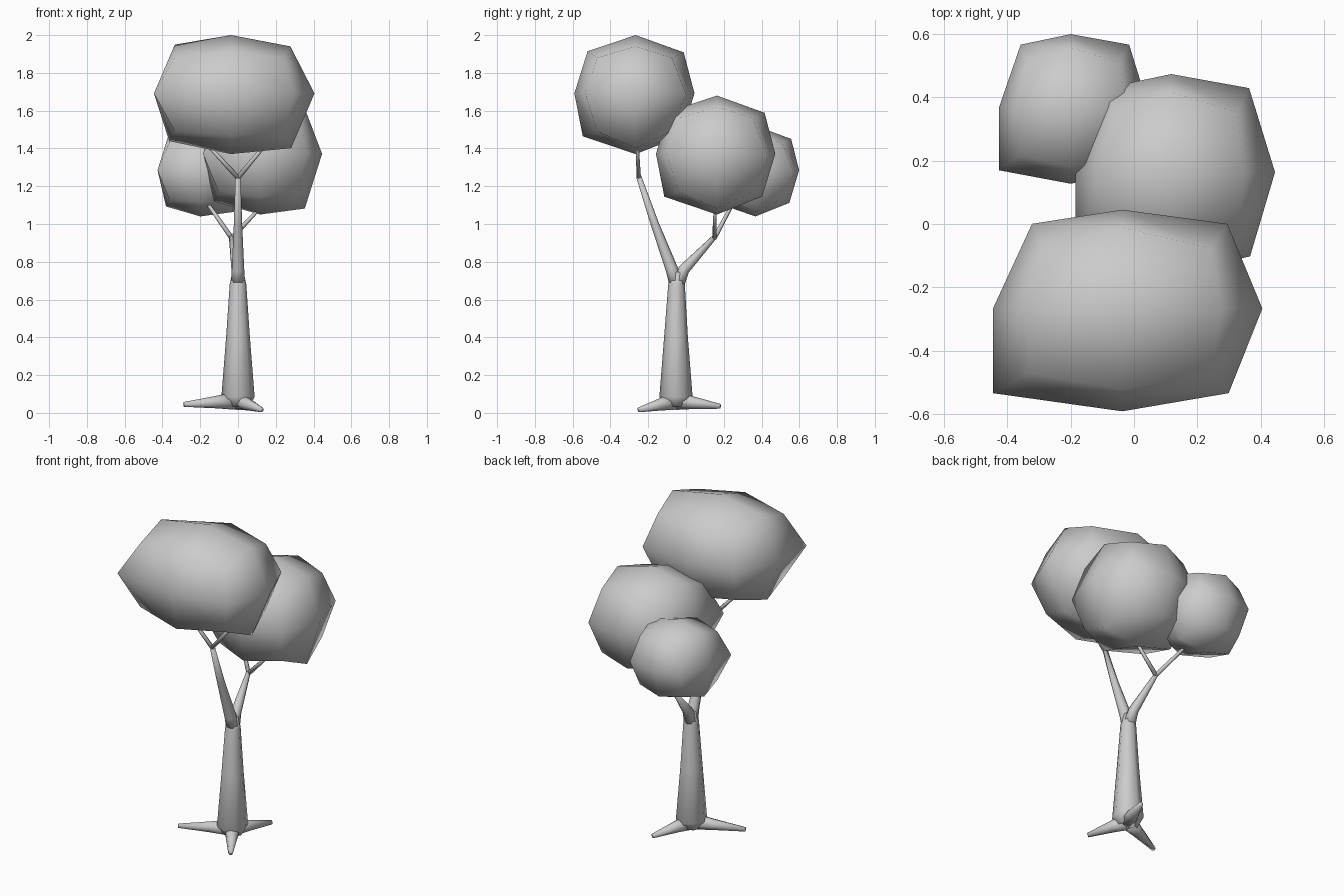
import bpy, bmesh, math
from mathutils import Vector

if "Cube" in bpy.data.objects:
    bpy.data.objects.remove(bpy.data.objects["Cube"])


def finish(name, bm):
    bmesh.ops.recalc_face_normals(bm, faces=bm.faces)
    me = bpy.data.meshes.new(name)
    bm.to_mesh(me)
    bm.free()
    for p in me.polygons:
        p.use_smooth = True
    ob = bpy.data.objects.new(name, me)
    bpy.context.collection.objects.link(ob)
    return ob


def limb(name, pts, radii, sides=8):
    """Tapered tube through the points, closed at both ends."""
    bm = bmesh.new()
    pts = [Vector(p) for p in pts]
    rings = []
    for i, (p, r) in enumerate(zip(pts, radii)):
        t = (pts[min(i + 1, len(pts) - 1)] - pts[max(i - 1, 0)]).normalized()
        ref = Vector((0, 1, 0)) if abs(t.y) < 0.8 else Vector((1, 0, 0))
        u = t.cross(ref).normalized()
        v = t.cross(u)
        rings.append([bm.verts.new(p + r * (math.cos(a) * u + math.sin(a) * v))
                      for a in (2 * math.pi * k / sides for k in range(sides))])
    for a, b in zip(rings, rings[1:]):
        for k in range(sides):
            n = (k + 1) % sides
            bm.faces.new((a[k], a[n], b[n], b[k]))
    bm.faces.new(rings[0])
    bm.faces.new(rings[-1])
    return finish(name, bm)


# Edge midpoints of the lumpy foliage cube, keyed by side signs
EDGES = {
    (-1, 1, 0): (-.71, .86, .02), (1, 1, 0): (.74, .86, .02),
    (1, -1, 0): (.75, -.82, .02), (-1, -1, 0): (-1, -.82, .02),
    (-1, 0, 1): (-.74, .02, .84), (1, 0, 1): (.70, .02, .81),
    (1, 0, -1): (.71, .02, -.90), (-1, 0, -1): (-.81, .02, -.78),
    (0, 1, 1): (-.04, .82, .71), (0, 1, -1): (-.04, .78, -.70),
    (0, -1, -1): (-.04, -.86, -.70), (0, -1, 1): (-.04, -.78, .73),
}


def foliage(name, centre, half):
    """Rounded cube with 2x2 faces per side, reshaped and scaled."""
    bm = bmesh.new()
    bmesh.ops.create_cube(bm, size=2)
    bmesh.ops.subdivide_edges(bm, edges=bm.edges[:], cuts=1, use_grid_fill=True)
    for v in bm.verts:
        s = tuple(round(c) for c in v.co)
        n = sum(map(abs, s))
        if n == 2:
            q = Vector(EDGES[s])
        elif n == 1:
            q = Vector([c if c else o for c, o in zip(s, (-.04, .02, .02))])
        else:
            q = Vector(s) * .62
            if s[:2] == (-1, -1):
                q.x = -.74
        v.co = Vector([c + h * k for c, h, k in zip(centre, half, q)])
    return finish(name, bm)


# Trunk
limb("trunk", [(0, -.053, .035), (0, -.053, .085), (0, -.053, .40),
               (0, -.05, .68), (0, -.048, .745)], [.06, .088, .063, .044, .03])

# Three roots spreading from the base
for name, tip in (("front_root", (.125, -.25, .016)),
                  ("left_root", (-.285, -.17, .045)),
                  ("back_root", (.10, .18, .035))):
    hub, tip = Vector((0, -.053, .065)), Vector(tip)
    limb(name, [hub, hub.lerp(tip, .4), tip], [.05, .033, .013])

# Main branches
limb("front_branch", [(0, -.05, .68), (0, -.075, .76), (0, -.165, 1.0), (0, -.25, 1.25)],
     [.038, .033, .022, .014])
limb("back_branch", [(0, -.045, .68), (-.005, -.01, .76), (-.035, .15, .93)],
     [.037, .03, .013])

# Twigs reaching into the foliage
F, B = (0, -.25, 1.245), (-.033, .15, .925)
for name, start, end in (("front_left_twig", F, (-.19, -.26, 1.45)),
                         ("front_right_twig", F, (.17, -.26, 1.45)),
                         ("back_left_twig", B, (-.19, .27, 1.15)),
                         ("back_right_twig", B, (.13, .155, 1.10))):
    limb(name, [start, end], [.013, .009], 6)

# Foliage clumps
foliage("front_foliage", (-.02, -.273, 1.685), (.425, .318, .315))
foliage("right_foliage", (.13, .157, 1.365), (.315, .316, .315))
foliage("back_foliage", (-.19, .363, 1.28), (.236, .236, .24))
